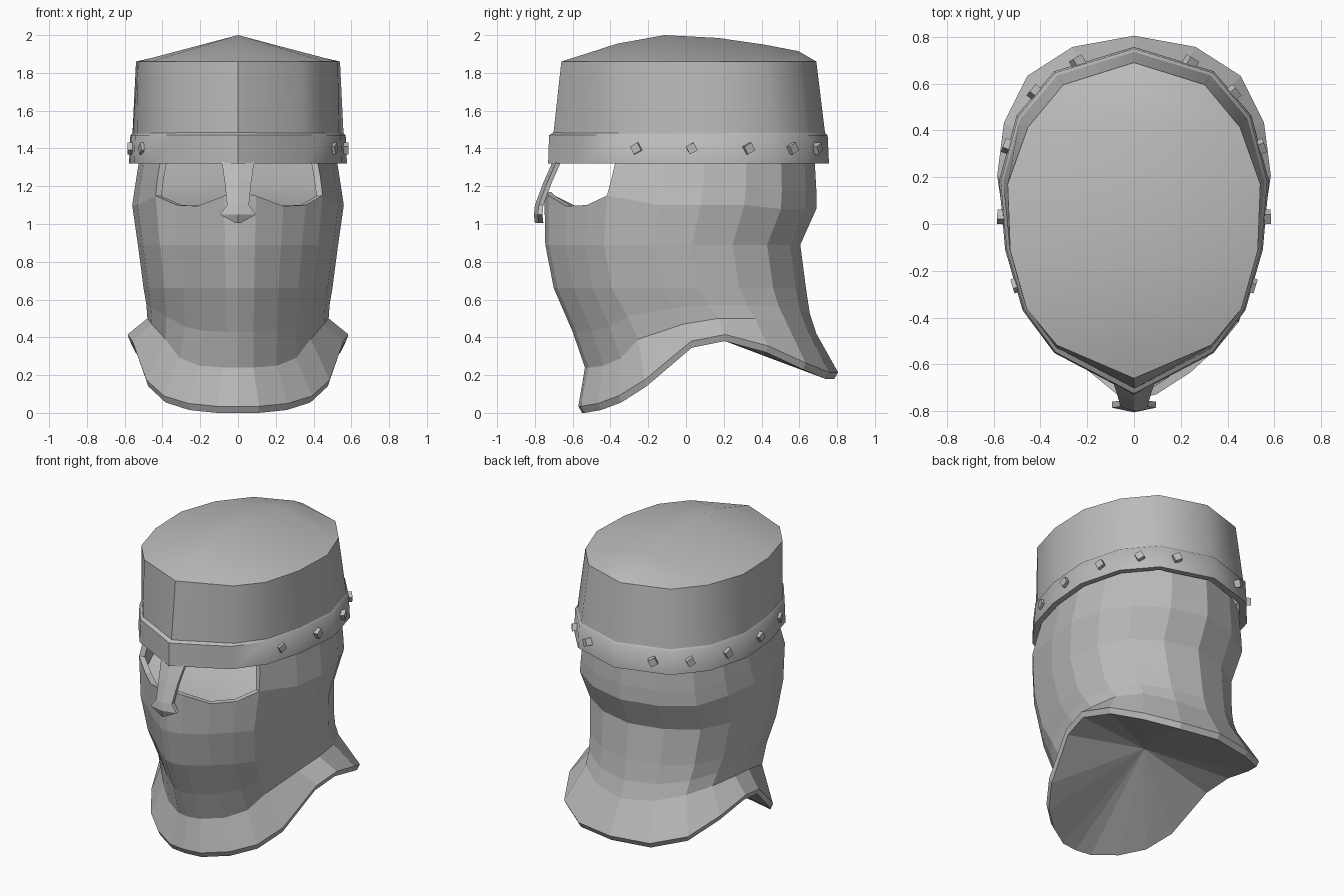
import bpy, bmesh, math
from mathutils import Matrix, Vector

if "Cube" in bpy.data.objects:
    bpy.data.objects.remove(bpy.data.objects["Cube"])

steel = bpy.data.materials.new("grey steel")
steel.use_nodes = True
GREY = (0.5, 0.5, 0.5, 1)
steel.diffuse_color = GREY
steel.node_tree.nodes["Principled BSDF"].inputs["Base Color"].default_value = GREY

# Half outlines from front to back, in unit size
CROWN = [(0, -1), (.61, -.79), (.85, -.56), (.98, -.19), (1, .23), (.84, .59), (.56, .86), (0, 1)]
BAND = [(0, -1), (.59, -.76), (.825, -.515), (.955, -.165), (1, .23), (.87, .605), (.59, .86), (0, 1)]
REAR = [(.95, -.15), (1, .15), (.94, .47), (.77, .74), (.43, .92), (0, 1)]
HEAD = [(0, -1), (.17, -.97), (.43, -.84), (.64, -.69), (.8, -.54)] + REAR
HEAD_FLAT = [(0, -1), (.13, -.97), (.38, -.81), (.58, -.67), (.78, -.54)] + REAR
COLLAR = [(0, -1), (.19, -.98), (.45, -.85), (.67, -.69), (.83, -.49), (.955, -.13),
          (1, .13), (.95, .46), (.78, .75), (.45, .93), (0, 1)]


def ring(half, width, front, back, z, other=None):
    """Closed ring, mirrored unless the other half differs; z is one height or a list."""
    zs = z if isinstance(z, list) else [z] * len(half)
    mid, reach = (front + back) / 2, (back - front) / 2

    def place(outline, sign):
        return [(sign * x * width, mid + y * reach, h) for (x, y), h in zip(outline, zs)]

    return place(half, 1) + place(other or half, -1)[-2:0:-1]


def loft(bm, rings, keep=lambda level, column: True):
    rows = [[bm.verts.new(p) for p in r] for r in rings]
    n = len(rows[0])
    for i in range(len(rows) - 1):
        for j in range(n):
            if keep(i, j):
                k = (j + 1) % n
                bm.faces.new((rows[i][j], rows[i][k], rows[i + 1][k], rows[i + 1][j]))
    return rows


def finish(name, bm, smooth=None):
    bmesh.ops.recalc_face_normals(bm, faces=bm.faces[:])
    mesh = bpy.data.meshes.new(name)
    bm.to_mesh(mesh)
    bm.free()
    mesh.materials.append(steel)
    obj = bpy.data.objects.new(name, mesh)
    bpy.context.collection.objects.link(obj)
    if smooth:
        bpy.ops.object.select_all(action="DESELECT")
        obj.select_set(True)
        bpy.context.view_layer.objects.active = obj
        bpy.ops.object.shade_smooth_by_angle(angle=math.radians(smooth))
    return obj


# Crown: tapered wall with a ridged top
bm = bmesh.new()
rows = loft(bm, [ring(BAND, .56, -.705, .74, 1.45), ring(CROWN, .54, -.66, .69, 1.86)])
top = rows[-1]
n, last = len(top), len(CROWN) - 1
heights = [1.905, 1.955, 2.0, 1.985, 1.95, 1.915]
ridge = [top[0]] + [bm.verts.new((0, top[i + 1].co.y, h)) for i, h in enumerate(heights)] + [top[last]]
for i in range(last):
    for a, b in ((top[i], top[i + 1]), (top[-i % n], top[-i - 1])):
        corners = list(dict.fromkeys((a, b, ridge[i + 1], ridge[i])))
        bm.faces.new(corners)
finish("crown", bm, 50)

# Brow band with a crisp upper ledge and a turned-in lower edge
bm = bmesh.new()
loft(bm, [ring(BAND, .535, -.685, .71, 1.42), ring(BAND, .535, -.685, .71, 1.325),
          ring(BAND, .577, -.73, .757, 1.32), ring(BAND, .57, -.725, .75, 1.47),
          ring(BAND, .545, -.69, .725, 1.492)])
finish("brow_band", bm, 50)

# Studs around the band
for x, y in [(.498, -.26), (.562, .03), (.537, .33), (.422, .56), (.24, .69)]:
    for s in (1, -1):
        bm = bmesh.new()
        bmesh.ops.create_cube(bm, size=.046)
        out = Vector((s * x / .33, y / .55, 0))
        turn = Matrix.Rotation(math.atan2(out.y, out.x), 4, "Z") @ Matrix.Rotation(math.radians(28), 4, "X")
        bm.transform(Matrix.Translation((s * x, y, 1.4)) @ turn)
        finish("stud", bm)

# Nose guard with a shallow central ridge, tucked under the band
bm = bmesh.new()
rings = []
for z, w, y in [(1.37, .09, -.69), (1.31, .083, -.715), (1.22, .07, -.755), (1.1, .058, -.8),
                (1.05, .095, -.805), (1.005, .012, -.8)]:
    rings.append([(-w, y + .02, z), (0, y, z), (w, y + .02, z), (w, y + .045, z), (-w, y + .045, z)])
rows = loft(bm, rings)
bm.faces.new(rows[0])
bm.faces.new(rows[-1])
finish("nose_guard", bm)

# Neck guard: faceted face and neck, flared collar, open at the eyes
sill = [1.17, 1.15, 1.095, 1.1, 1.15, 1.1, 1.1, 1.1, 1.08, 1.08, 1.08]
seam = [.24, .24, .25, .29, .39, .47, .5, .5, .48, .44, .42]
hem = [0, 0, .015, .055, .14, .345, .38, .32, .23, .18, .18]
jaw = [s + (.66 - s) * .45 for s in seam]
levels = [ring(HEAD, .52, -.68, .68, 1.36, HEAD_FLAT),
          ring(HEAD, .545, -.715, .69, [s + .1 for s in sill], HEAD_FLAT),
          ring(HEAD, .56, -.75, .69, sill, HEAD_FLAT),
          ring(HEAD, .53, -.745, .605, .89, HEAD_FLAT),
          ring(HEAD, .5, -.70, .635, .66, HEAD_FLAT),
          ring(HEAD, .485, -.60, .655, jaw, HEAD_FLAT),
          ring(HEAD, .48, -.535, .69, seam),
          ring(COLLAR, .585, -.57, .805, [h + .035 for h in hem]),
          ring(COLLAR, .572, -.55, .785, hem)]
bm = bmesh.new()
rows = loft(bm, levels, lambda i, j: i > 1 or 4 <= j < 16)
hub = bm.verts.new((0, .1, .42))
for j in range(len(rows[-1])):
    bm.faces.new((rows[-1][j - 1], rows[-1][j], hub))
loose = [v for v in bm.verts if not v.link_faces]
bmesh.ops.delete(bm, geom=loose, context="VERTS")
guard = finish("neck_guard", bm)
shell = guard.modifiers.new("thickness", "SOLIDIFY")
shell.thickness = .035
shell.offset = -1

# Lining behind the eye openings, rising towards the back
bm = bmesh.new()
strips = [[bm.verts.new((s * w, y, z)) for s in (-1, 0, 1)]
          for y, z, w in [(-.64, 1.05, .17), (-.4, 1.07, .4), (0, 1.2, .5), (.3, 1.42, .46)]]
for a, b in zip(strips, strips[1:]):
    for i in (0, 1):
        bm.faces.new((a[i], a[i + 1], b[i + 1], b[i]))
finish("inner_lining", bm, 50)
